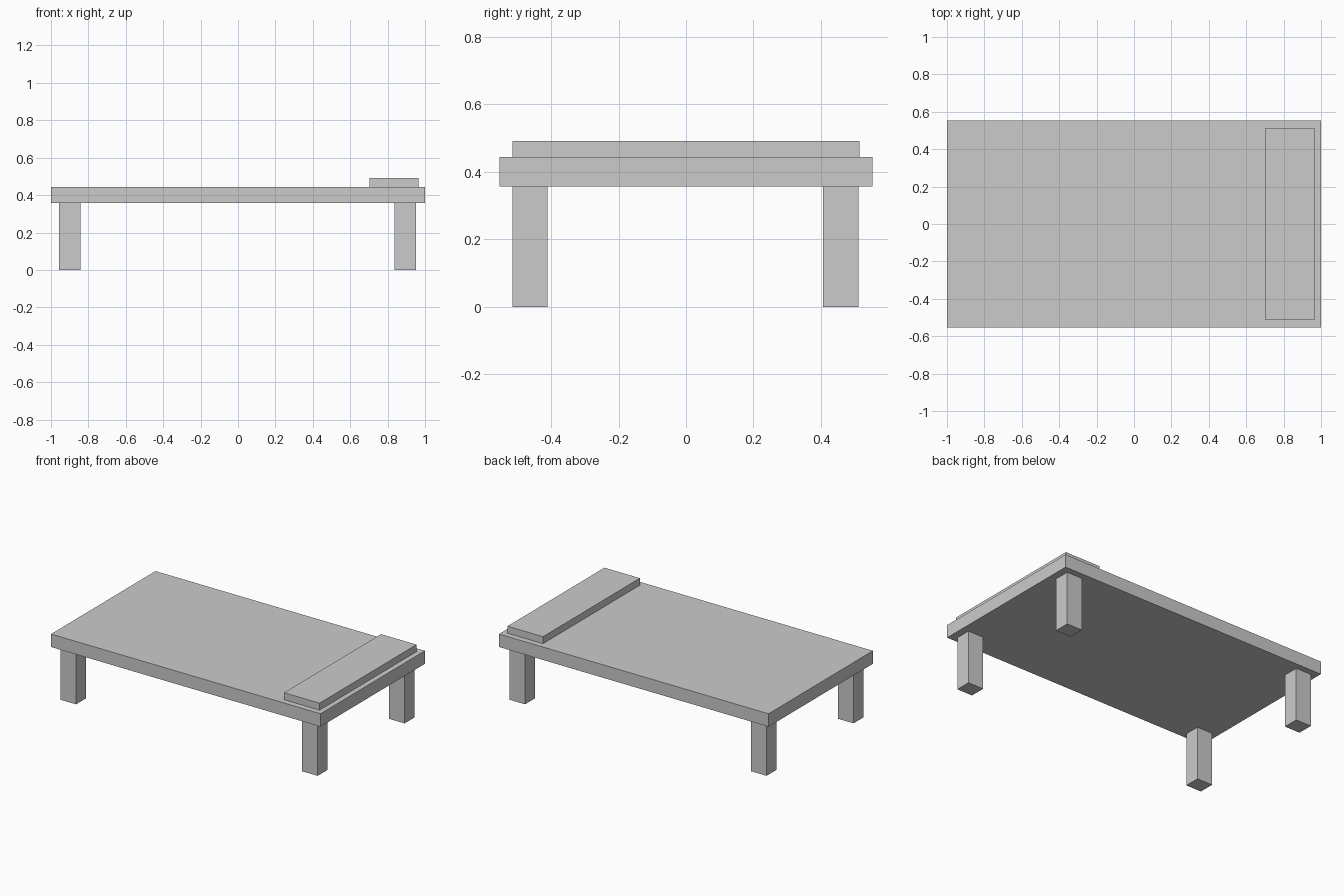
import bpy

if "Cube" in bpy.data.objects:
    bpy.data.objects.remove(bpy.data.objects["Cube"])


def box(name, x, y, z):
    """Axis-aligned box from (min, max) pairs."""
    bpy.ops.mesh.primitive_cube_add(size=1, location=[(a + b) / 2 for a, b in (x, y, z)])
    obj = bpy.context.object
    obj.name = name
    obj.scale = [b - a for a, b in (x, y, z)]
    bpy.ops.object.transform_apply(location=False, rotation=False, scale=True)
    return obj


# Bed platform and the flat pillow at its right end
box("platform", (-1, 1), (-0.553, 0.553), (0.357, 0.444))
box("pillow", (0.702, 0.965), (-0.514, 0.514), (0.444, 0.491))

# Four square legs, one near each corner
leg_x = {"left": (-0.956, -0.842), "right": (0.837, 0.952)}
leg_y = {"front": (-0.515, -0.411), "back": (0.406, 0.511)}
for side, x in leg_x.items():
    for end, y in leg_y.items():
        box(f"{end}_{side}_leg", x, y, (0, 0.357))
